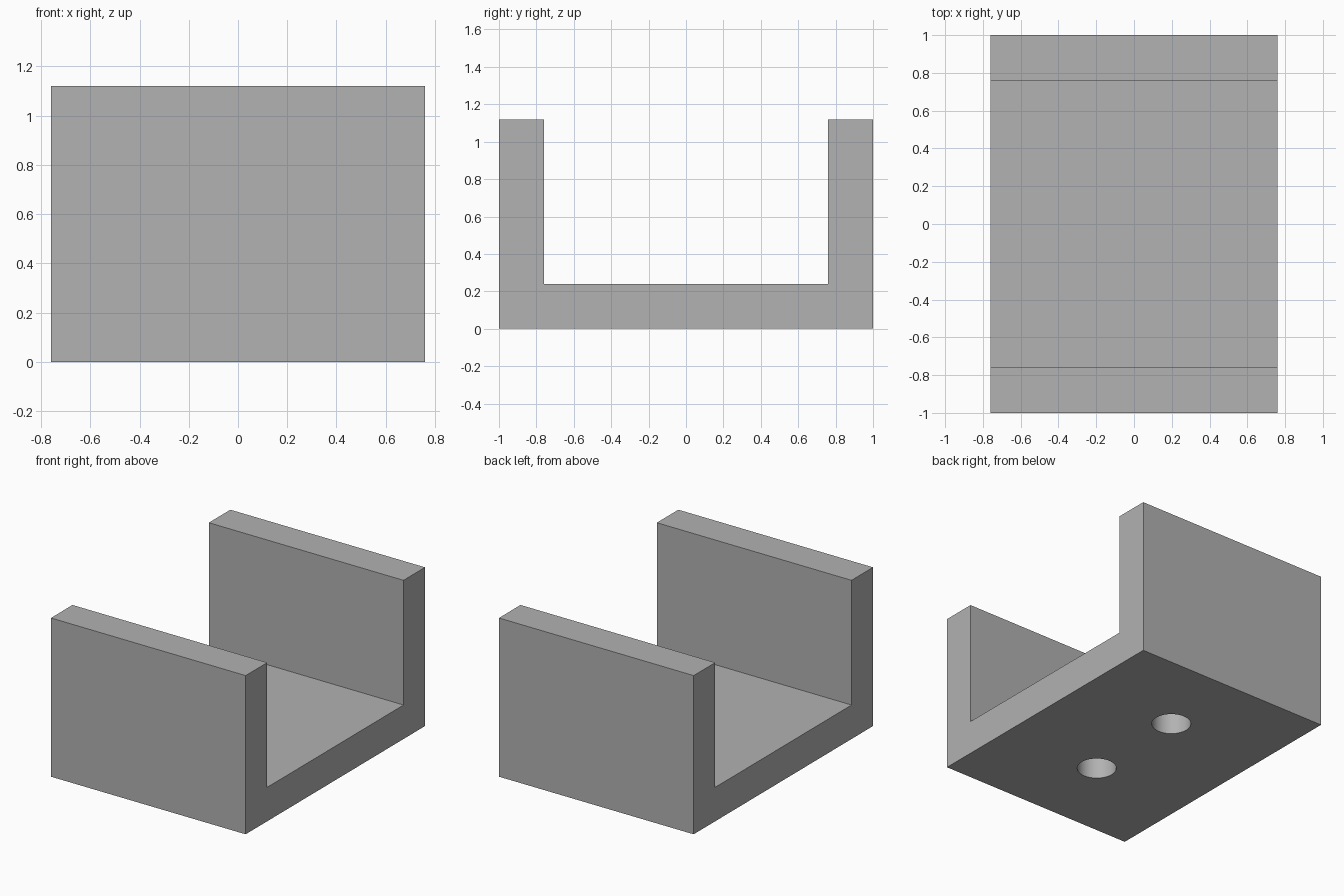
import bpy
import bmesh
import math

cube = bpy.data.objects.get("Cube")
if cube:
    bpy.data.objects.remove(cube, do_unlink=True)

WIDTH, LENGTH, HEIGHT, WALL = 1.52, 2.0, 1.12, 0.24
HOLE_RADIUS, HOLE_DEPTH, HOLE_Y = 0.128, 0.2, 0.38

# Single grey material
grey = bpy.data.materials.new("plain grey")
grey.use_nodes = True
colour = (0.445, 0.445, 0.445, 1)
grey.diffuse_color = colour
grey.node_tree.nodes["Principled BSDF"].inputs["Base Color"].default_value = colour


def add_object(name, bm):
    bmesh.ops.recalc_face_normals(bm, faces=bm.faces)
    mesh = bpy.data.meshes.new(name)
    bm.to_mesh(mesh)
    bm.free()
    mesh.materials.append(grey)
    obj = bpy.data.objects.new(name, mesh)
    bpy.context.collection.objects.link(obj)
    return obj


# U-shaped channel: a mirrored profile extruded across the width
half = [(LENGTH / 2, 0), (LENGTH / 2, HEIGHT),
        (LENGTH / 2 - WALL, HEIGHT), (LENGTH / 2 - WALL, WALL)]
profile = half + [(-y, z) for y, z in reversed(half)]
bm = bmesh.new()
face = bm.faces.new([bm.verts.new((-WIDTH / 2, y, z)) for y, z in profile])
extruded = bmesh.ops.extrude_face_region(bm, geom=[face])
moved = [v for v in extruded["geom"] if isinstance(v, bmesh.types.BMVert)]
bmesh.ops.translate(bm, verts=moved, vec=(WIDTH, 0, 0))
channel = add_object("channel_bracket", bm)

# Two blind screw holes in the underside
bm = bmesh.new()
for side in (-1, 1):
    made = bmesh.ops.create_cone(bm, cap_ends=True, segments=64, depth=2 * HOLE_DEPTH,
                                 radius1=HOLE_RADIUS, radius2=HOLE_RADIUS)
    bmesh.ops.translate(bm, verts=made["verts"], vec=(0, side * HOLE_Y, 0))
cutter = add_object("hole_cutter", bm)

cut = channel.modifiers.new("screw_holes", "BOOLEAN")
cut.operation = "DIFFERENCE"
cut.solver = "EXACT"
cut.object = cutter

# Apply the cut and remove the cutter
bpy.ops.object.select_all(action="DESELECT")
bpy.context.view_layer.objects.active = channel
channel.select_set(True)
bpy.ops.object.modifier_apply(modifier=cut.name)
bpy.data.objects.remove(cutter, do_unlink=True)

# Round hole walls, crisp edges elsewhere
bpy.ops.object.shade_smooth_by_angle(angle=math.radians(30))
